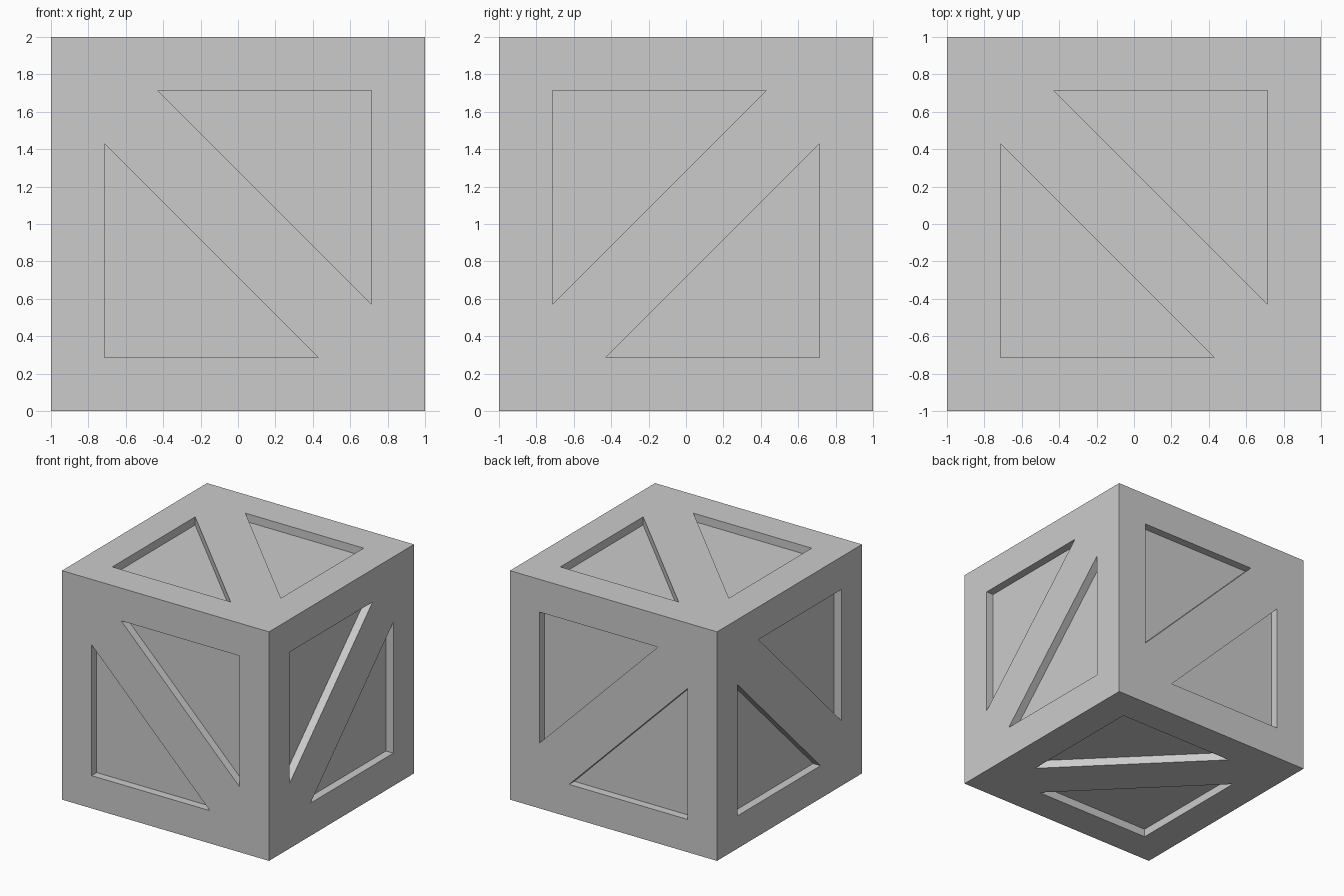
import bpy, bmesh
from mathutils import Vector

if "Cube" in bpy.data.objects:
    bpy.data.objects.remove(bpy.data.objects["Cube"])

DEPTH = 0.071            # recess depth
NEAR, FAR = 5 / 7, 3 / 7  # triangle corner and leg-end offsets from the face centre

# Crate body
bpy.ops.mesh.primitive_cube_add(size=2, location=(0, 0, 1))
crate = bpy.context.object
crate.name = "crate"


def add_prism(bm, origin, u, v, n, s):
    """Triangular prism straddling the face plane; s = +1/-1 picks the corner."""
    tri = [(s * NEAR, s * NEAR), (-s * FAR, s * NEAR), (s * NEAR, -s * FAR)]
    verts = [bm.verts.new(origin + u * a + v * b - n * DEPTH) for a, b in tri]
    base = bm.faces.new(verts)
    ext = bmesh.ops.extrude_face_region(bm, geom=[base], use_keep_orig=True)
    top = [g for g in ext["geom"] if isinstance(g, bmesh.types.BMVert)]
    bmesh.ops.translate(bm, verts=top, vec=n * (DEPTH + 0.1))


# Two triangular recesses on each face, opposite faces sharing the same layout
X, Y, Z = Vector((1, 0, 0)), Vector((0, 1, 0)), Vector((0, 0, 1))
bm = bmesh.new()
for u, v, n in ((X, Z, Y), (-Y, Z, X), (X, Y, Z)):
    for side in (1, -1):
        for s in (1, -1):
            add_prism(bm, Z + n * side, u, v, n * side, s)
bmesh.ops.recalc_face_normals(bm, faces=bm.faces)
mesh = bpy.data.meshes.new("recess_cutter")
bm.to_mesh(mesh)
bm.free()
cutter = bpy.data.objects.new("recess_cutter", mesh)
bpy.context.collection.objects.link(cutter)
cutter.hide_render = True

# Cut the recesses and drop the helper
mod = crate.modifiers.new("recesses", "BOOLEAN")
mod.operation = "DIFFERENCE"
mod.solver = "EXACT"
mod.object = cutter
bpy.context.view_layer.objects.active = crate
bpy.ops.object.modifier_apply(modifier=mod.name)
bpy.data.objects.remove(cutter)
